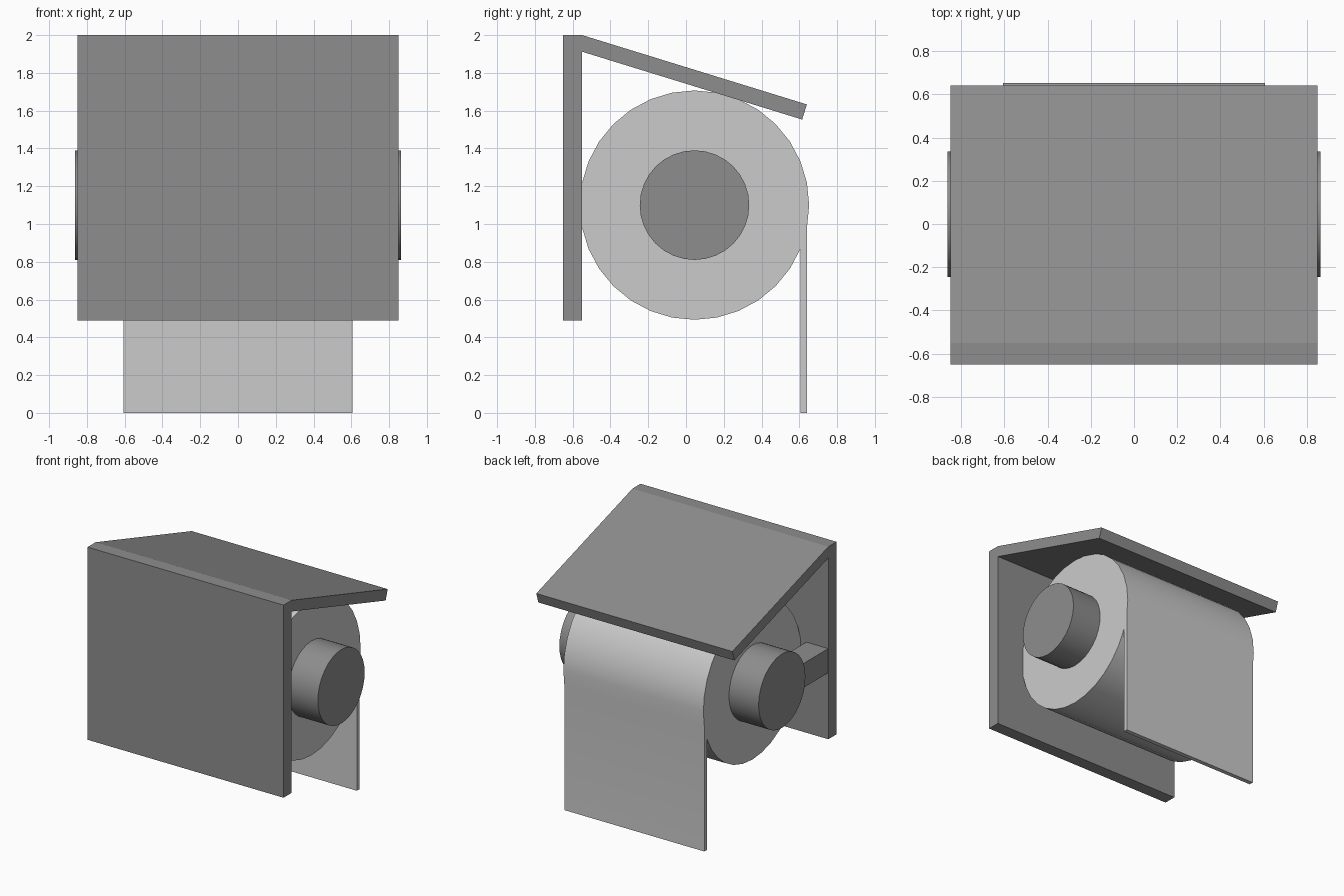
import bpy, bmesh, math

if "Cube" in bpy.data.objects:
    bpy.data.objects.remove(bpy.data.objects["Cube"])

ROLL_Y, ROLL_Z = 0.045, 1.10

dark = bpy.data.materials.new("dark_grey")
dark.diffuse_color = (0.267, 0.267, 0.267, 1)
dark.use_nodes = True
dark.node_tree.nodes["Principled BSDF"].inputs["Base Color"].default_value = dark.diffuse_color


def extrude_profile(name, points, half_width, material=None, smooth=False):
    """Extrude a (y, z) outline symmetrically along x."""
    bm = bmesh.new()
    face = bm.faces.new([bm.verts.new((-half_width, y, z)) for y, z in points])
    result = bmesh.ops.extrude_face_region(bm, geom=[face])
    moved = [g for g in result["geom"] if isinstance(g, bmesh.types.BMVert)]
    bmesh.ops.translate(bm, verts=moved, vec=(2 * half_width, 0, 0))
    bmesh.ops.recalc_face_normals(bm, faces=bm.faces)
    mesh = bpy.data.meshes.new(name)
    bm.to_mesh(mesh)
    bm.free()
    if material:
        mesh.materials.append(material)
    obj = bpy.data.objects.new(name, mesh)
    bpy.context.collection.objects.link(obj)
    if smooth:
        bpy.ops.object.select_all(action='DESELECT')
        obj.select_set(True)
        bpy.context.view_layer.objects.active = obj
        bpy.ops.object.shade_smooth_by_angle(angle=math.radians(30))
    return obj


def circle(radius):
    """32-sided outline around the roll axis, starting at the back."""
    return [(ROLL_Y + radius * math.cos(math.tau * i / 32),
             ROLL_Z + radius * math.sin(math.tau * i / 32)) for i in range(32)]


# Wall plate with sloping lid
extrude_profile("wall_plate_and_lid", [
    (-0.65, 0.49), (-0.55, 0.49), (-0.55, 1.912), (0.615, 1.553),
    (0.64, 1.633), (-0.55, 2.0), (-0.65, 2.0)], 0.85, dark)

# Paper roll, with one facet of the outline drawn down into the hanging sheet
outline = circle(0.607)
outline[31:31] = [(outline[30][0], 0.0), (outline[31][0], 0.0)]
extrude_profile("paper_roll_with_sheet", outline, 0.607, smooth=True)

# Thick spindle through the roll
extrude_profile("spindle", circle(0.29), 0.864, dark, smooth=True)

# Single support arm from the plate to the spindle, on the left side
arm = extrude_profile("support_arm", [
    (-0.56, 1.01), (-0.15, 1.01), (-0.15, 1.20), (-0.56, 1.20)], 0.095, dark)
arm.location.x = -0.753
